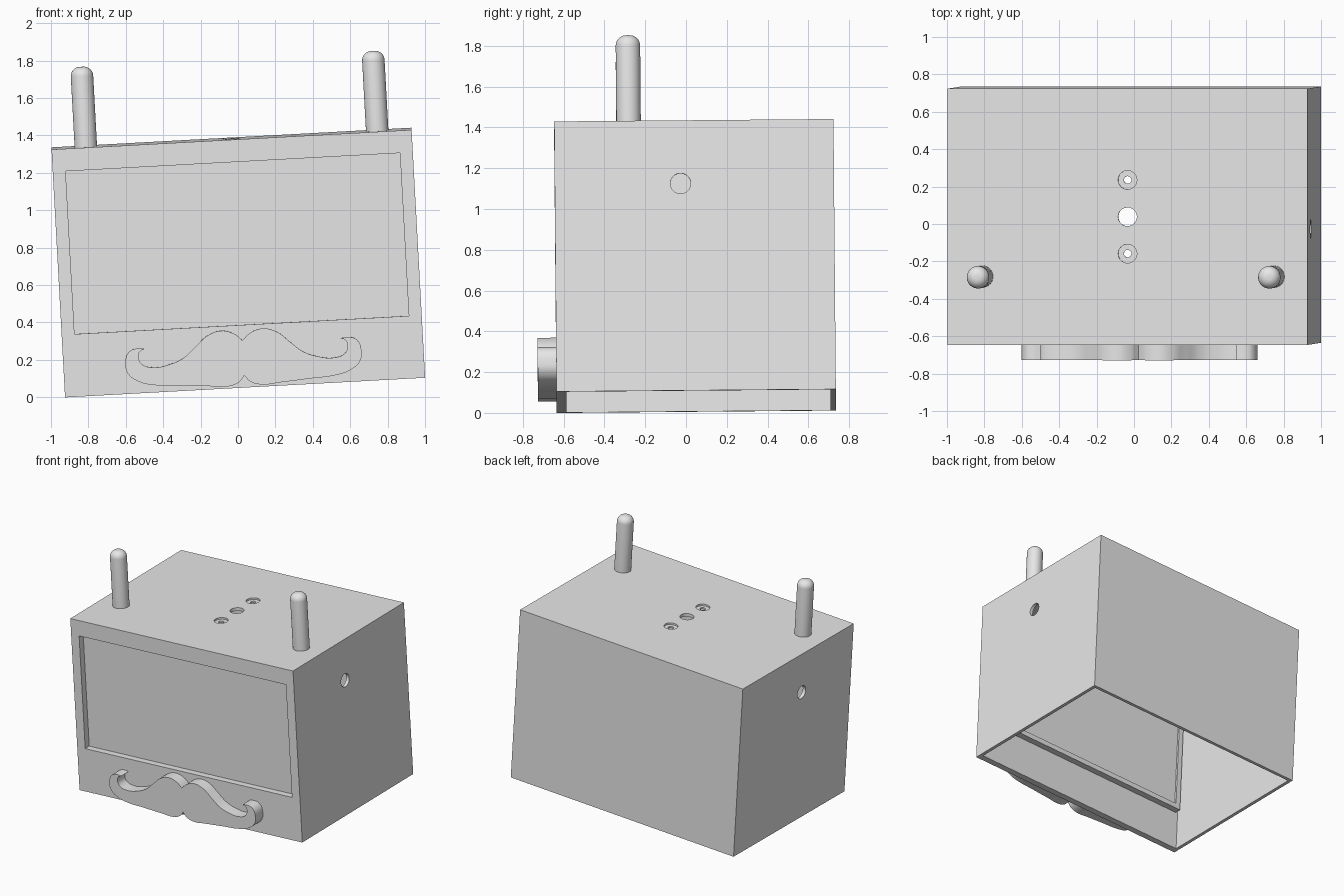
import bpy, bmesh, math
from mathutils import Matrix, Vector

if "Cube" in bpy.data.objects:
    bpy.data.objects.remove(bpy.data.objects["Cube"], do_unlink=True)

# Overall dimensions of the case (before it is tilted)
W, D, H = 1.928, 1.37, 1.327
WALL, FRONT = 0.025, 0.05
TILT = (Matrix.Translation((0.0375, 0.05, 0.058))
        @ Matrix.Rotation(math.radians(-3.12), 4, 'Y')
        @ Matrix.Rotation(math.radians(0.5), 4, 'X'))

grey = bpy.data.materials.new("plain grey")
grey.use_nodes = True
grey.diffuse_color = (0.8, 0.8, 0.8, 1)
grey.node_tree.nodes["Principled BSDF"].inputs["Base Color"].default_value = (0.8, 0.8, 0.8, 1)


def add_object(name, bm):
    bmesh.ops.recalc_face_normals(bm, faces=bm.faces)
    mesh = bpy.data.meshes.new(name)
    bm.to_mesh(mesh)
    bm.free()
    mesh.materials.append(grey)
    obj = bpy.data.objects.new(name, mesh)
    bpy.context.collection.objects.link(obj)
    return obj


def box(name, low, high):
    low, high = Vector(low), Vector(high)
    bm = bmesh.new()
    bmesh.ops.create_cube(bm, size=1, matrix=Matrix.Translation((low + high) / 2)
                          @ Matrix.Diagonal((*(high - low), 1)))
    return add_object(name, bm)


def cylinder(name, centre, radius, depth, turn=Matrix()):
    bm = bmesh.new()
    bmesh.ops.create_cone(bm, cap_ends=True, segments=48, radius1=radius, radius2=radius,
                          depth=depth, matrix=Matrix.Translation(centre) @ turn)
    return add_object(name, bm)


def activate(obj):
    bpy.ops.object.select_all(action='DESELECT')
    obj.select_set(True)
    bpy.context.view_layer.objects.active = obj


def cut(obj, cutter):
    mod = obj.modifiers.new("cut", 'BOOLEAN')
    mod.operation, mod.solver, mod.object = 'DIFFERENCE', 'EXACT', cutter
    activate(obj)
    bpy.ops.object.modifier_apply(modifier=mod.name)
    bpy.data.objects.remove(cutter, do_unlink=True)


def finish(obj):
    activate(obj)
    bpy.ops.object.shade_smooth_by_angle(angle=math.radians(30))
    obj.matrix_world = TILT


# Hollow case, open underneath, with a window in the front
case = box("case", (-W / 2, -D / 2, 0), (W / 2, D / 2, H))
cut(case, box("cavity", (-W / 2 + WALL, -D / 2 + FRONT, -0.2),
              (W / 2 - WALL, D / 2 - WALL, H - WALL)))
cut(case, box("window", (-0.895, -D / 2 - 0.1, 0.335), (0.895, -D / 2 + 0.1, 1.207)))

# Cable hole and two counterbored screw holes in the top
cut(case, cylinder("cable_hole", (0, 0, H), 0.05, 0.2))
for y in (-0.197, 0.197):
    cut(case, cylinder("screw_hole", (0, y, H), 0.02, 0.2))
    cut(case, cylinder("counterbore", (0, y, H), 0.05, 0.026))

# Round hole through both sides
cut(case, cylinder("side_hole", (0, -0.068, 1.017), 0.05, 3, Matrix.Rotation(math.pi / 2, 4, 'Y')))
finish(case)

# Screen panel behind the window, with a shallow pocket in its back
inner = -D / 2 + FRONT
screen = box("screen_panel", (-0.92, inner, 0.31), (0.92, inner + 0.05, 1.232))
cut(screen, box("pocket", (-0.88, inner + 0.035, 0.35), (0.88, inner + 0.1, 1.192)))
finish(screen)

# Two round-topped antennas
for side, x in (("right", -0.78), ("left", 0.78)):
    bm = bmesh.new()
    radius, length, round_r = 0.06, 0.43, 0.05
    profile = [(radius, -0.01)]
    for i in range(9):
        a = math.pi / 2 * i / 8
        profile.append((radius - round_r + round_r * math.cos(a),
                        length - round_r + round_r * math.sin(a)))
    profile.append((0, length))
    verts = [bm.verts.new((r, 0, z)) for r, z in profile]
    edges = [bm.edges.new(pair) for pair in zip(verts, verts[1:])]
    bmesh.ops.spin(bm, geom=verts + edges, axis=(0, 0, 1), cent=(0, 0, 0),
                   angle=math.tau, steps=40)
    bmesh.ops.remove_doubles(bm, verts=bm.verts, dist=0.0001)
    bmesh.ops.translate(bm, verts=bm.verts, vec=(x, -0.32, H))
    finish(add_object(side + "_antenna", bm))

# Moustache: half outline from the top notch to the bottom notch, then mirrored
half = [(0, .253), (.04, .289), (.111, .311), (.185, .289), (.251, .234), (.318, .178),
        (.397, .146), (.487, .135), (.542, .154), (.56, .19), (.551, .223), (.525, .236),
        (.573, .24), (.613, .221), (.632, .165), (.62, .107), (.563, .062), (.482, .04),
        (.347, .03), (.186, .018), (.09, .012), (.03, .032), (0, .066)]
corners = {0, 11, len(half) - 1}
outline = [(x, z, i in corners) for i, (x, z) in enumerate(half)]
outline += [(-x, z, sharp) for x, z, sharp in reversed(outline[1:-1])]

curve = bpy.data.curves.new("moustache", 'CURVE')
curve.dimensions, curve.fill_mode = '2D', 'BOTH'
curve.extrude, curve.resolution_u = 0.046, 6
spline = curve.splines.new('BEZIER')
spline.bezier_points.add(len(outline) - 1)
spline.use_cyclic_u = True
for point, (x, z, sharp) in zip(spline.bezier_points, outline):
    point.co = (x, z, 0)
    point.handle_left_type = point.handle_right_type = 'VECTOR' if sharp else 'AUTO'
curve.materials.append(grey)
moustache = bpy.data.objects.new("moustache", curve)
bpy.context.collection.objects.link(moustache)
activate(moustache)
bpy.ops.object.convert(target='MESH')
moustache = bpy.context.object
moustache.data.transform(Matrix.Translation((0, -D / 2 - 0.045, 0))
                         @ Matrix.Rotation(math.pi / 2, 4, 'X'))
finish(moustache)
